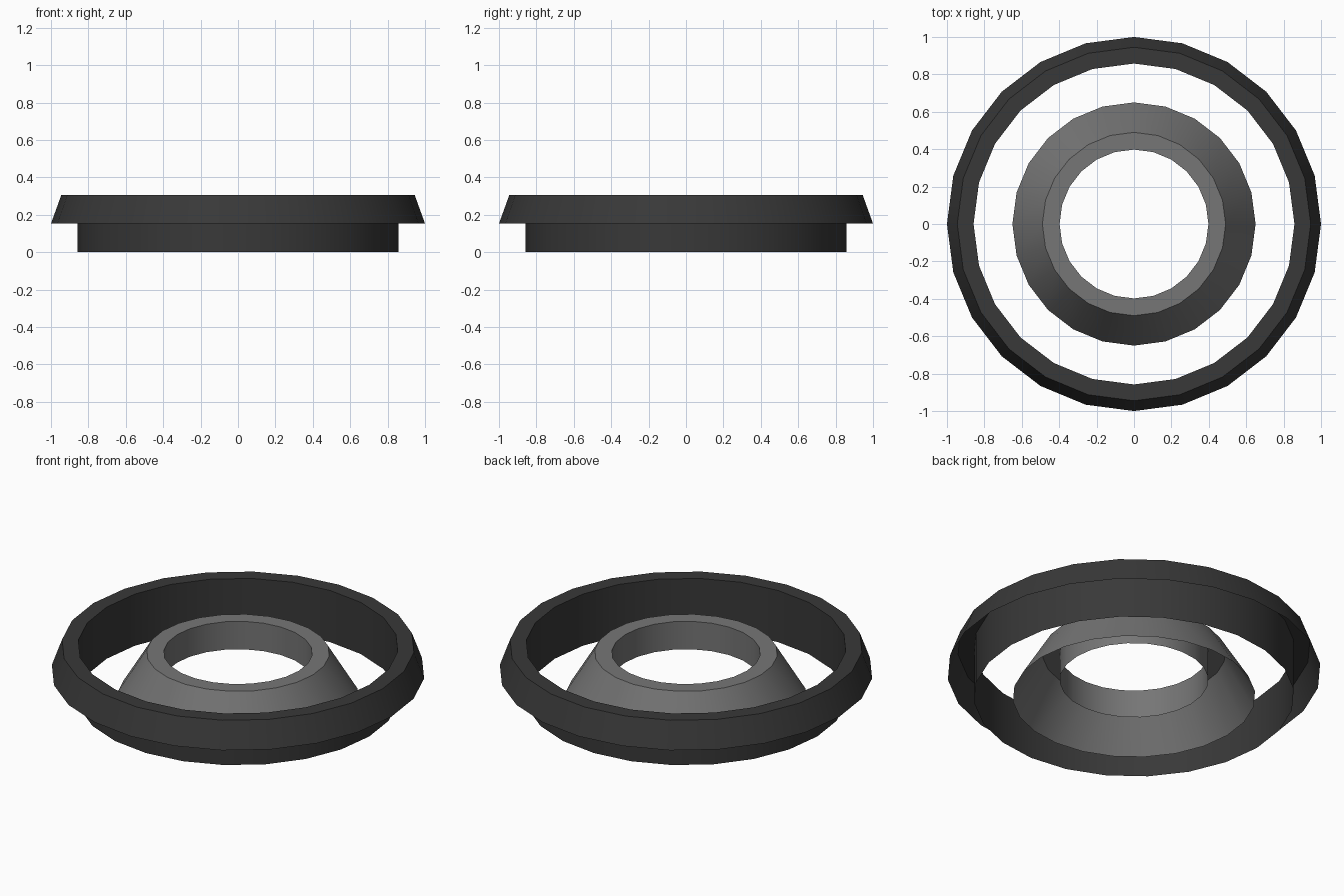
import bpy, bmesh, math

if "Cube" in bpy.data.objects:
    bpy.data.objects.remove(bpy.data.objects["Cube"])

SIDES = 24


def material(name, rgb):
    m = bpy.data.materials.new(name)
    m.diffuse_color = (*rgb, 1.0)
    m.use_nodes = True
    m.node_tree.nodes["Principled BSDF"].inputs["Base Color"].default_value = m.diffuse_color
    return m


def lathe(name, profile, mat):
    """Revolve an open (radius, height) profile, listed from hole to outside."""
    bm = bmesh.new()
    rings = []
    for r, z in profile:
        rings.append([bm.verts.new((r * math.cos(2 * math.pi * i / SIDES),
                                    r * math.sin(2 * math.pi * i / SIDES), z))
                      for i in range(SIDES)])
    for a, b in zip(rings, rings[1:]):
        for i in range(SIDES):
            j = (i + 1) % SIDES
            bm.faces.new((a[i], b[i], b[j], a[j]))
    mesh = bpy.data.meshes.new(name)
    bm.to_mesh(mesh)
    bm.free()
    mesh.materials.append(mat)
    obj = bpy.data.objects.new(name, mesh)
    bpy.context.collection.objects.link(obj)
    bpy.ops.object.select_all(action='DESELECT')
    obj.select_set(True)
    bpy.context.view_layer.objects.active = obj
    bpy.ops.object.shade_smooth_by_angle(angle=math.radians(30))
    return obj


dark = material("dark_grey", (0.04, 0.04, 0.04))
grey = material("mid_grey", (0.18, 0.18, 0.18))

# outer ring: tall inner wall, flat top, slanted skirt open underneath
lathe("outer_ring", [(0.858, 0), (0.858, 0.305), (0.945, 0.305), (1.0, 0.153)], dark)

# inner ring: short bore wall, flat rim, cone flaring down to the base
lathe("inner_cone", [(0.398, 0.10), (0.398, 0.265), (0.49, 0.265), (0.65, 0)], grey)
